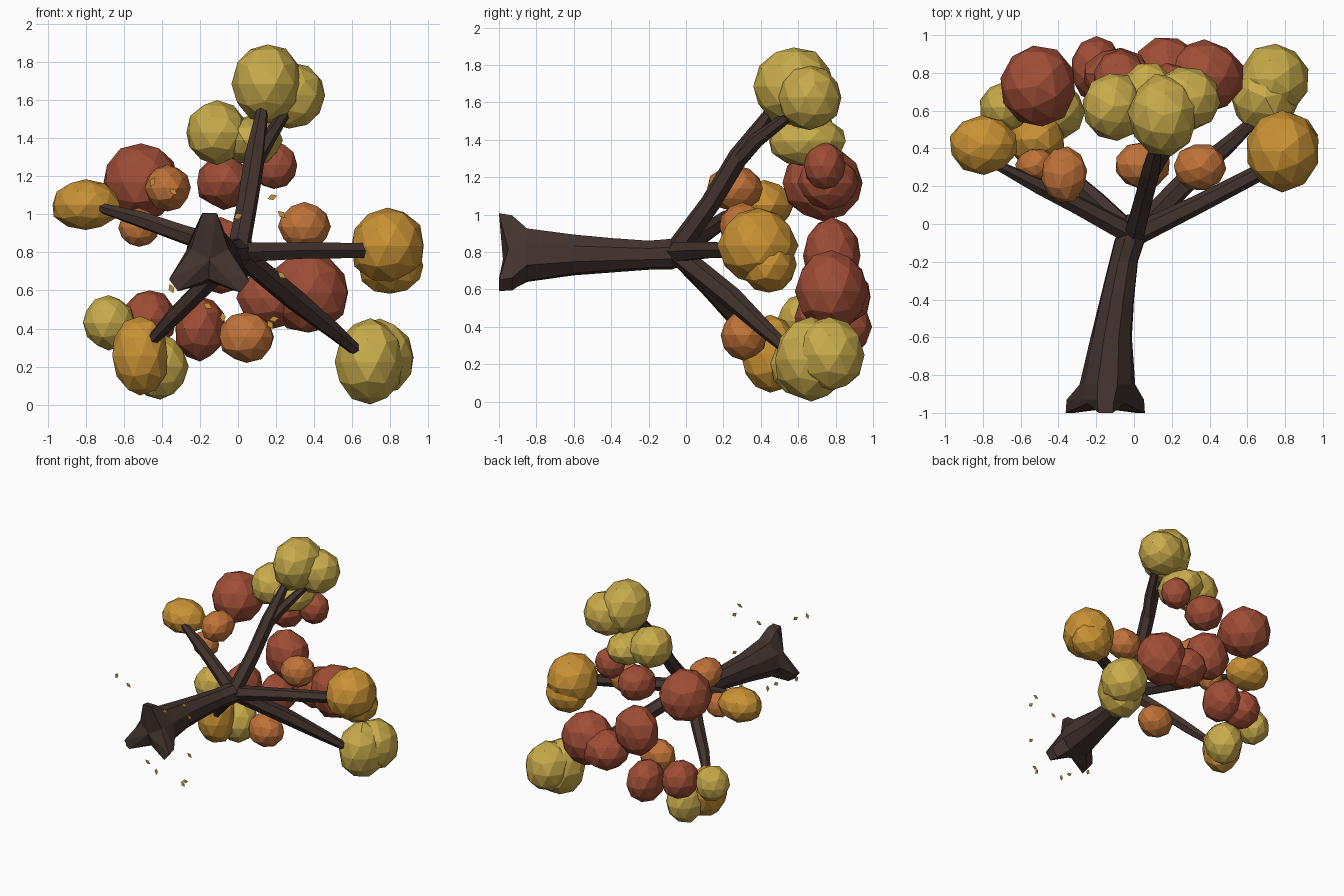
import bpy
import bmesh
import math
import random
from mathutils import Vector

cube = bpy.data.objects.get("Cube")
if cube:
    bpy.data.objects.remove(cube, do_unlink=True)
random.seed(4)


def material(name, colour):
    mat = bpy.data.materials.new(name)
    mat.use_nodes = True
    rgba = (*colour, 1)
    mat.diffuse_color = rgba
    mat.node_tree.nodes["Principled BSDF"].inputs["Base Color"].default_value = rgba
    return mat


BARK = material("dark bark", (.055, .033, .027))
YELLOW = material("yellow foliage", (.58, .41, .07))
GOLD = material("gold foliage", (.59, .29, .035))
ORANGE = material("orange foliage", (.53, .17, .04))
RED = material("red foliage", (.35, .075, .037))


def finish(bm, name, mat):
    bmesh.ops.recalc_face_normals(bm, faces=bm.faces)
    mesh = bpy.data.meshes.new(name)
    bm.to_mesh(mesh)
    bm.free()
    mesh.materials.append(mat)
    obj = bpy.data.objects.new(name, mesh)
    bpy.context.collection.objects.link(obj)


def skin(bm, rings):
    """Join matching vertex rings into a tube, its caps fanned from the middle."""
    rings = [[bm.verts.new(p) for p in ring] for ring in rings]
    for a, b in zip(rings, rings[1:]):
        for i in range(len(a)):
            j = (i + 1) % len(a)
            bm.faces.new((a[i], a[j], b[j], b[i]))
    caps = [bm.faces.new(rings[0]), bm.faces.new(rings[-1])]
    bmesh.ops.poke(bm, faces=caps)


def branch(name, points, radii, sides=6):
    """Tapered faceted limb following a few points."""
    points = [Vector(p) for p in points]
    rings = []
    for i, (p, r) in enumerate(zip(points, radii)):
        along = points[min(i + 1, len(points) - 1)] - points[max(i - 1, 0)]
        u = along.cross(Vector((.3, -.8, .5))).normalized()
        v = along.normalized().cross(u)
        angles = [math.tau * k / sides for k in range(sides)]
        rings.append([p + r * (math.cos(a) * u + math.sin(a) * v) for a in angles])
    bm = bmesh.new()
    skin(bm, rings)
    finish(bm, name, BARK)


def clump(name, mat, centre, size):
    """Faceted, slightly irregular leaf ball."""
    bm = bmesh.new()
    bmesh.ops.create_icosphere(bm, subdivisions=2, radius=1)
    turn = random.uniform(0, math.tau)
    for v in bm.verts:
        x, y, z = v.co * random.uniform(.98, 1.05)
        c, s = math.cos(turn), math.sin(turn)
        x, y = c * x - s * y, s * x + c * y
        v.co = Vector(centre) + Vector((x * size[0], y * size[1], z * size[2]))
    finish(bm, name, mat)


# Trunk with three flared roots: y, x, z, radius, root radius, root half angle
trunk_rings = []
for y, x, z, r, root, half in [
        (-1, -.15, .77, .11, .24, 9), (-.93, -.15, .77, .125, .23, 11),
        (-.85, -.14, .78, .14, .155, 20), (-.6, -.12, .785, .11, .115, 20),
        (-.4, -.09, .785, .095, .095, 20), (-.2, -.055, .785, .08, .08, 20),
        (-.08, -.02, .79, .085, .085, 20), (.05, .01, .8, .05, .05, 20)]:
    ring = []
    for root_angle, valley in ((90, 153), (217, 269), (321, 385)):
        for degrees, radius in ((root_angle - half, root), (root_angle + half, root), (valley, r)):
            a = math.radians(degrees)
            depth = max(y, -.95) if degrees == valley else y
            ring.append((x + radius * math.cos(a), depth, z + radius * math.sin(a)))
    trunk_rings.append(ring)
bm = bmesh.new()
skin(bm, trunk_rings)
finish(bm, "trunk", BARK)

# Main limbs
fork = (0, -.06, .8)
branch("upper_branch", [fork, (.05, .13, 1.06), (.09, .28, 1.31), (.13, .46, 1.56)],
       [.06, .055, .055, .03])
branch("upper_branch_fork", [(.09, .27, 1.28), (.16, .38, 1.4), (.24, .54, 1.52)],
       [.045, .04, .03])
branch("left_branch", [fork, (.33, .1, .81), (.66, .27, .81)], [.06, .05, .045])
branch("lower_left_branch", [fork, (.3, .25, .55), (.5, .42, .39), (.64, .55, .27)],
       [.06, .06, .045, .03])
branch("lower_right_branch", [fork, (-.2, .13, .6), (-.34, .25, .46), (-.46, .37, .33)],
       [.055, .05, .045, .03])
branch("right_branch", [fork, (-.3, .1, .9), (-.5, .2, .97), (-.74, .32, 1.04)],
       [.06, .05, .045, .025])

# Leaf clumps: centre and half sizes
foliage = {
    ("yellow_clump", YELLOW): [
        ((.155, .575, 1.685), (.182, .215, .21)),
        ((.27, .66, 1.625), (.19, .17, .175)),
        ((-.11, .62, 1.43), (.165, .18, .165)),
        ((.075, .65, 1.39), (.155, .205, .13)),
        ((.695, .67, .225), (.18, .195, .22)),
        ((.745, .765, .25), (.18, .19, .195)),
        ((-.68, .62, .43), (.135, .13, .14)),
        ((-.41, .6, .2), (.145, .15, .17))],
    ("gold_clump", GOLD): [
        ((.785, .385, .835), (.195, .21, .2)),
        ((.8, .445, .73), (.17, .145, .15)),
        ((-.8, .42, 1.05), (.18, .155, .13)),
        ((-.515, .45, .255), (.148, .16, .205))],
    ("orange_clump", ORANGE): [
        ((-.37, .26, 1.14), (.12, .15, .12)),
        ((-.52, .31, .93), (.105, .09, .1)),
        ((.35, .3, .935), (.135, .125, .125)),
        ((.045, .31, .355), (.145, .125, .13))],
    ("red_clump", RED): [
        ((-.51, .73, 1.17), (.2, .215, .2)),
        ((-.075, .76, 1.17), (.145, .16, .14)),
        ((.19, .74, 1.26), (.12, .11, .125)),
        ((-.09, .78, .78), (.18, .15, .2)),
        ((.37, .78, .59), (.21, .19, .215)),
        ((.18, .81, .56), (.185, .18, .155)),
        ((-.2, .82, .4), (.135, .17, .17)),
        ((-.465, .74, .45), (.14, .16, .15))],
}
for (name, mat), clumps in foliage.items():
    for centre, size in clumps:
        clump(name, mat, centre, size)

# Flat fallen leaves around the roots
bm = bmesh.new()
for x, z in [(-.45, 1.17), (-.34, 1.12), (.18, 1.09), (.23, 1), (0, .99), (-.35, .61),
             (-.08, .46), (.23, .68), (.19, .45), (.17, .42), (-.16, .52)]:
    turn = random.uniform(0, math.pi)
    corners = []
    for k, r in enumerate((.027, .016, .027, .016)):
        a = turn + k * math.pi / 2
        corners.append(bm.verts.new((x + r * math.cos(a), -.975, z + r * math.sin(a))))
    bm.faces.new(corners)
finish(bm, "fallen_leaves", GOLD)
